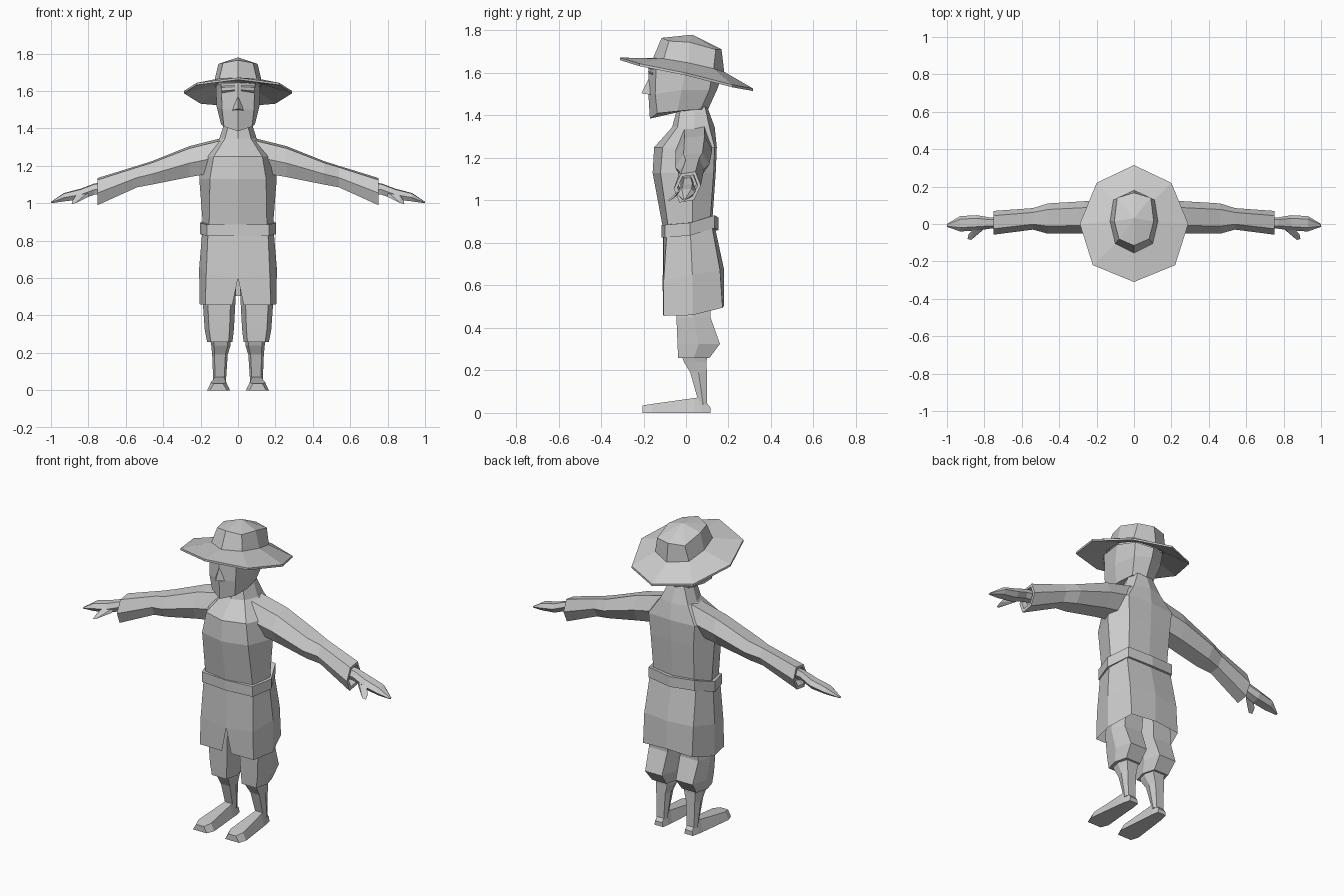
import bpy, bmesh
from mathutils import Vector


def finish(name, bm):
    bmesh.ops.remove_doubles(bm, verts=bm.verts, dist=0.0005)
    bmesh.ops.recalc_face_normals(bm, faces=bm.faces)
    me = bpy.data.meshes.new(name)
    bm.to_mesh(me)
    bm.free()
    ob = bpy.data.objects.new(name, me)
    bpy.context.collection.objects.link(ob)
    return ob


def loft(name, rings, closed=True, start=True, end=True, tip=None):
    """Bridge rings of equal length; cap the ends with a fan of triangles."""
    bm = bmesh.new()
    vs = [[bm.verts.new(p) for p in r] for r in rings]
    n = len(vs[0])
    for a, b in zip(vs, vs[1:]):
        for i in range(n if closed else n - 1):
            j = (i + 1) % n
            bm.faces.new((a[i], a[j], b[j], b[i]))
    for ring, on, mid in ((vs[0], start, None), (vs[-1], end, tip)):
        if on:
            c = bm.verts.new(mid or sum((v.co for v in ring), Vector()) / n)
            for i in range(n):
                bm.faces.new((ring[i], ring[(i + 1) % n], c))
    return finish(name, bm)


def hull(name, pts):
    bm = bmesh.new()
    for p in pts:
        bm.verts.new(p)
    bmesh.ops.convex_hull(bm, input=bm.verts)
    return finish(name, bm)


def sym(half, slit=False):
    """Half outline, front to back on +x, completed on -x."""
    back = half[0 if slit else 1:-1][::-1]
    return half + [(-x, y, z) for x, y, z in back]


def shift(half, dz):
    return [(x, y, z + dz) for x, y, z in half]


def flip(s, pts):
    return [(s * x, y, z) for x, y, z in pts]


# torso and neck: z, front y, front corner, side, back corner, back y
body = []
for z, f, dx, dy, sx, sy, bx, by, b in (
        (.85, -.105, .155, -.08, .185, .03, .13, .11, .12),
        (1.13, -.157, .15, -.12, .207, .03, .14, .13, .14),
        (1.25, -.15, .13, -.11, .20, .04, .15, .135, .145),
        (1.345, -.065, .07, -.04, .10, .04, .09, .11, .135),
        (1.44, -.04, .045, -.025, .07, .04, .05, .09, .10)):
    body.append(sym([(0, f, z), (dx, dy, z), (sx, sy, z), (bx, by, z), (0, b, z)]))
loft("torso", body)

# head
loft("head", [sym(h) for h in (
    [(0, -.17, 1.385), (.075, -.135, 1.41), (.09, -.04, 1.42), (.07, .07, 1.43), (0, .10, 1.42)],
    [(0, -.177, 1.5), (.085, -.145, 1.5), (.115, -.02, 1.52), (.09, .11, 1.52), (0, .15, 1.53)],
    [(0, -.175, 1.645), (.09, -.14, 1.64), (.118, 0, 1.63), (.095, .125, 1.6), (0, .165, 1.58)])])
hull("nose", [(0, -.172, 1.58), (-.03, -.168, 1.497), (.03, -.168, 1.497), (0, -.21, 1.505)])
for s, side in ((1, "left"), (-1, "right")):
    hull(side + "_eye", flip(s, [(.02, -.174, 1.60), (.085, -.155, 1.59), (.085, -.155, 1.605),
                                 (.02, -.18, 1.607), (.085, -.16, 1.597)]))
    hull(side + "_brow", flip(s, [(.015, -.176, 1.618), (.09, -.15, 1.615), (.09, -.155, 1.628),
                                  (.015, -.182, 1.63)]))

# hat: underside, brim edge, crown base, crown top
brim = [(0, -.31, 1.66), (.22, -.22, 1.632), (.29, 0, 1.588), (.2, .22, 1.532), (0, .315, 1.515)]
loft("hat", [sym(h) for h in (
    [(0, -.15, 1.645), (.1, -.11, 1.645), (.125, .015, 1.63), (.1, .13, 1.6), (0, .17, 1.58)],
    brim, shift(brim, .012),
    [(0, -.155, 1.67), (.1, -.105, 1.667), (.128, .015, 1.647), (.11, .13, 1.62), (0, .18, 1.605)],
    [(0, -.115, 1.765), (.08, -.08, 1.75), (.105, .015, 1.745), (.09, .14, 1.71), (0, .167, 1.712)])],
    start=False, tip=(0, .03, 1.78))

# belt
belt = [(0, -.115, .825), (.165, -.1, .825), (.203, .02, .835), (.15, .135, .87), (0, .152, .86)]
loft("belt", [sym(belt), sym(shift(belt, .06))])

# tunic skirt with front slit
loft("tunic_skirt", [sym(h, True) for h in (
    [(0, -.107, .85), (.16, -.09, .85), (.19, .02, .86), (.15, .12, .89), (0, .135, .88)],
    [(0, -.11, .60), (.17, -.105, .62), (.208, .03, .65), (.16, .16, .67), (0, .18, .67)],
    [(.03, -.107, .457), (.175, -.105, .457), (.205, .03, .46), (.16, .172, .495), (0, .18, .505)])],
    closed=False, start=False, end=False)


def arm_ring(x, y0, y1, z0, z1):
    shape = ((.25, .93), (0, .45), (.2, 0), (.75, .08), (1, .55), (.8, 1))
    return [(x, y0 + u * (y1 - y0), z0 + v * (z1 - z0)) for u, v in shape]


def leg_ring(z, x0, x1, y0, y1):
    c, m = .15 * (x1 - x0), (y0 + y1) / 2
    return [(x0 + c, y0, z), (x1 - c, y0, z), (x1, m, z),
            (x1 - c, y1, z), (x0 + c, y1, z), (x0, m, z)]


def foot_ring(y, x0, x1, z1, inset):
    return [(x0, y, 0), (x1, y, 0), (x1 - inset, y, z1), (x0 + inset, y, z1)]


for s, side in ((1, "left"), (-1, "right")):
    def limb(name, rings):
        loft(side + name, [flip(s, r) for r in rings])

    # sleeve with recessed cuff
    limb("_sleeve", [arm_ring(*a) for a in (
        (.08, -.05, .12, 1.17, 1.35), (.26, -.05, .122, 1.14, 1.305),
        (.46, -.052, .11, 1.10, 1.225), (.54, -.03, .085, 1.085, 1.20),
        (.75, -.057, .07, .99, 1.135), (.75, -.04, .055, 1.01, 1.12),
        (.72, -.035, .05, 1.03, 1.12))])
    # hand and thumb
    limb("_hand", [arm_ring(*a) for a in (
        (.70, -.025, .035, 1.055, 1.115), (.77, -.025, .035, 1.045, 1.105),
        (.84, -.035, .047, 1.02, 1.078), (.93, -.04, .042, 1.01, 1.055),
        (1.0, -.015, 0, 1.0, 1.008))])
    hull(side + "_thumb", flip(s, [(.80, -.02, 1.06), (.80, -.025, 1.035), (.86, -.03, 1.05),
                                   (.86, -.055, 1.02), (.87, -.085, 1.0), (.89, -.08, .995),
                                   (.885, -.055, 1.015)]))
    # short trousers
    limb("_trouser_leg", [leg_ring(*a) for a in (
        (.64, .005, .17, -.05, .12), (.45, .015, .187, -.045, .115),
        (.325, .022, .178, -.04, .16), (.258, .03, .165, -.037, .11))])
    # calf
    limb("_calf", [leg_ring(*a) for a in (
        (.28, .04, .15, -.025, .10), (.24, .04, .143, -.01, .097),
        (.19, .055, .138, .02, .098), (.04, .065, .132, .062, .10))])
    # foot
    limb("_foot", [foot_ring(*a) for a in (
        (.115, .07, .125, .025, .005), (.075, .062, .135, .075, .015),
        (.04, .06, .14, .07, .015), (-.16, .043, .165, .042, .02),
        (-.205, .06, .15, .035, .02))])
